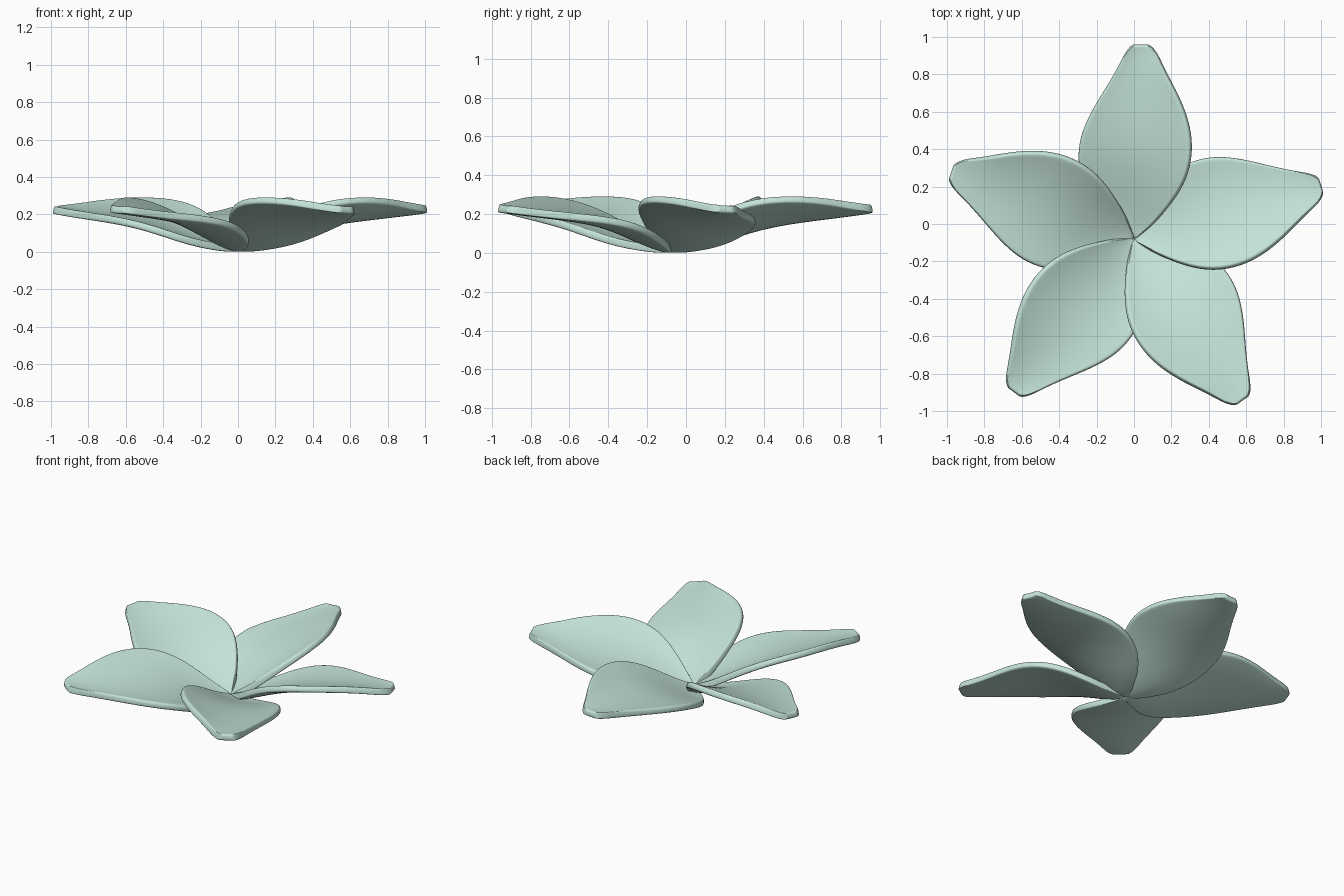
import bpy, math

# Petal sections: distance from centre, lower-edge offset, upper-edge offset,
# then heights of lower edge, middle and upper edge
ROWS = [
    (0.00, -0.015, 0.015, 0.020, 0.020, 0.024),
    (0.05, -0.07, 0.07, 0.022, 0.024, 0.05),
    (0.12, -0.15, 0.14, 0.035, 0.042, 0.105),
    (0.21, -0.23, 0.215, 0.06, 0.07, 0.175),
    (0.32, -0.285, 0.28, 0.10, 0.112, 0.235),
    (0.44, -0.303, 0.309, 0.138, 0.15, 0.267),
    (0.56, -0.285, 0.307, 0.163, 0.175, 0.279),
    (0.68, -0.23, 0.275, 0.180, 0.192, 0.279),
    (0.80, -0.155, 0.22, 0.193, 0.205, 0.268),
    (0.90, -0.095, 0.165, 0.205, 0.213, 0.25),
    (0.98, -0.055, 0.130, 0.216, 0.218, 0.237),
    (1.025, -0.025, 0.10, 0.224, 0.223, 0.230),
    (1.04, 0.005, 0.07, 0.226, 0.226, 0.228),
]
COLS = [-1, -0.93, -0.66, -0.33, 0, 0.33, 0.66, 0.93, 1]
CENTRE_Y = -0.08

mint = bpy.data.materials.new("petal_mint")
mint.diffuse_color = (0.56, 0.78, 0.70, 1)


def petal_mesh():
    verts, faces, n = [], [], len(COLS)
    for r, left, right, zl, zm, zr in ROWS:
        for u in COLS:
            x = (left + right) / 2 + u * (right - left) / 2
            z = zm + u * (zr - zl) / 2 + u * u * ((zl + zr) / 2 - zm)
            verts.append((x, r, z))
    for i in range(len(ROWS) - 1):
        for j in range(n - 1):
            a = i * n + j
            faces.append((a, a + 1, a + n + 1, a + n))
    mesh = bpy.data.meshes.new("petal")
    mesh.from_pydata(verts, [], faces)
    mesh.materials.append(mint)
    for p in mesh.polygons:
        p.use_smooth = True
    return mesh


# Five overlapping petals around the centre
mesh = petal_mesh()
for k in range(5):
    petal = bpy.data.objects.new(f"petal_{k + 1}", mesh)
    bpy.context.collection.objects.link(petal)
    petal.location = (0, CENTRE_Y, 0)
    petal.rotation_euler.z = math.radians(72 * k)
    solid = petal.modifiers.new("thickness", "SOLIDIFY")
    solid.thickness = 0.04
    solid.offset = 0
    sub = petal.modifiers.new("smooth", "SUBSURF")
    sub.levels = sub.render_levels = 2
